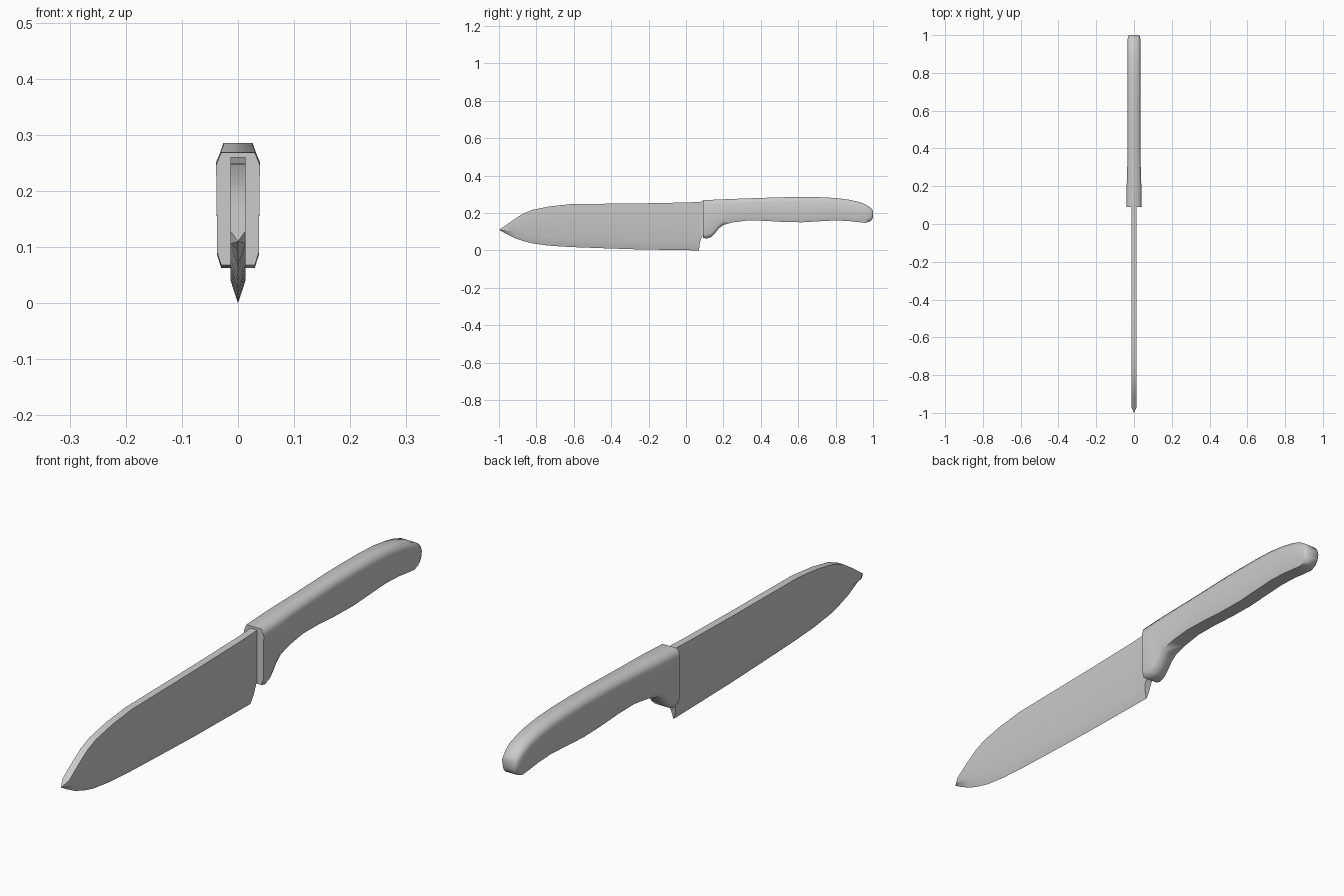
import bpy, bmesh, math


def loft(name, rings, smooth_deg):
    """Skin a list of equal-length rings of (x, y, z) points and cap both ends."""
    bm = bmesh.new()
    loops = [[bm.verts.new(p) for p in ring] for ring in rings]
    n = len(loops[0])
    for a, b in zip(loops, loops[1:]):
        for i in range(n):
            j = (i + 1) % n
            bm.faces.new((a[i], a[j], b[j], b[i]))
    bm.faces.new(loops[0])
    bm.faces.new(loops[-1])
    bmesh.ops.remove_doubles(bm, verts=bm.verts[:], dist=1e-5)
    bmesh.ops.recalc_face_normals(bm, faces=bm.faces[:])
    mesh = bpy.data.meshes.new(name)
    bm.to_mesh(mesh)
    bm.free()
    ob = bpy.data.objects.new(name, mesh)
    bpy.context.collection.objects.link(ob)
    bpy.ops.object.select_all(action='DESELECT')
    ob.select_set(True)
    bpy.context.view_layer.objects.active = ob
    bpy.ops.object.shade_smooth_by_angle(angle=math.radians(smooth_deg))
    return ob


def mirrored(half, y):
    """Close a half section of (x, z) points, listed top to bottom, across x = 0."""
    return [(x, y, z) for x, z in half] + [(-x, y, z) for x, z in reversed(half)]


def blade_ring(y, top, bottom, half, edge):
    grind = bottom + min(0.04, 0.35 * (top - bottom))
    if edge > 0:
        grind = max(0.04, bottom + 0.005)
    return mirrored([(half, top), (half, grind), (edge, bottom)], y)


def handle_ring(y, top, bottom, half, flat):
    c = min(0.022, 0.3 * (top - bottom))
    return mirrored([(flat, top), (half, top - c),
                     (half - 0.002, bottom + c), (flat, bottom)], y)


# Blade: y, spine z, edge z, half thickness, half width along the edge
T = 0.013
blade = [
    (-1.0, 0.11, 0.11, 0, 0), (-0.972, 0.128, 0.094, T, 0),
    (-0.92, 0.165, 0.067, T, 0), (-0.87, 0.197, 0.05, T, 0),
    (-0.82, 0.217, 0.037, T, 0), (-0.73, 0.235, 0.025, T, 0),
    (-0.62, 0.247, 0.018, T, 0), (-0.46, 0.249, 0.012, T, 0),
    (-0.25, 0.251, 0.005, T, 0), (0.0, 0.256, 0.001, T, 0),
    (0.07, 0.259, 0.0, T, 0),
    # heel notch
    (0.072, 0.259, 0.03, T, 0.010), (0.078, 0.26, 0.055, T, T),
    (0.09, 0.26, 0.08, T, T), (0.11, 0.26, 0.085, T, T),
]
loft("blade", [blade_ring(*s) for s in blade], 30)

# Handle: y, top z, bottom z, half width, half width of the flat top and bottom
handle = [
    (0.09, 0.268, 0.068, 0.039, 0.030), (0.11, 0.269, 0.063, 0.039, 0.030),
    (0.135, 0.270, 0.072, 0.039, 0.030), (0.155, 0.271, 0.092, 0.039, 0.030),
    (0.175, 0.272, 0.117, 0.039, 0.030), (0.20, 0.273, 0.136, 0.039, 0.030),
    (0.25, 0.275, 0.150, 0.037, 0.029), (0.33, 0.278, 0.160, 0.035, 0.027),
    (0.42, 0.281, 0.158, 0.034, 0.026), (0.52, 0.284, 0.152, 0.034, 0.026),
    (0.62, 0.285, 0.150, 0.034, 0.026), (0.72, 0.284, 0.156, 0.034, 0.026),
    (0.80, 0.280, 0.160, 0.034, 0.026), (0.87, 0.271, 0.157, 0.034, 0.026),
    (0.92, 0.260, 0.151, 0.034, 0.026), (0.96, 0.246, 0.147, 0.034, 0.026),
    (0.985, 0.230, 0.155, 0.033, 0.025), (0.996, 0.217, 0.167, 0.030, 0.024),
    (1.0, 0.207, 0.178, 0.027, 0.022),
]
loft("handle", [handle_ring(*s) for s in handle], 72)
